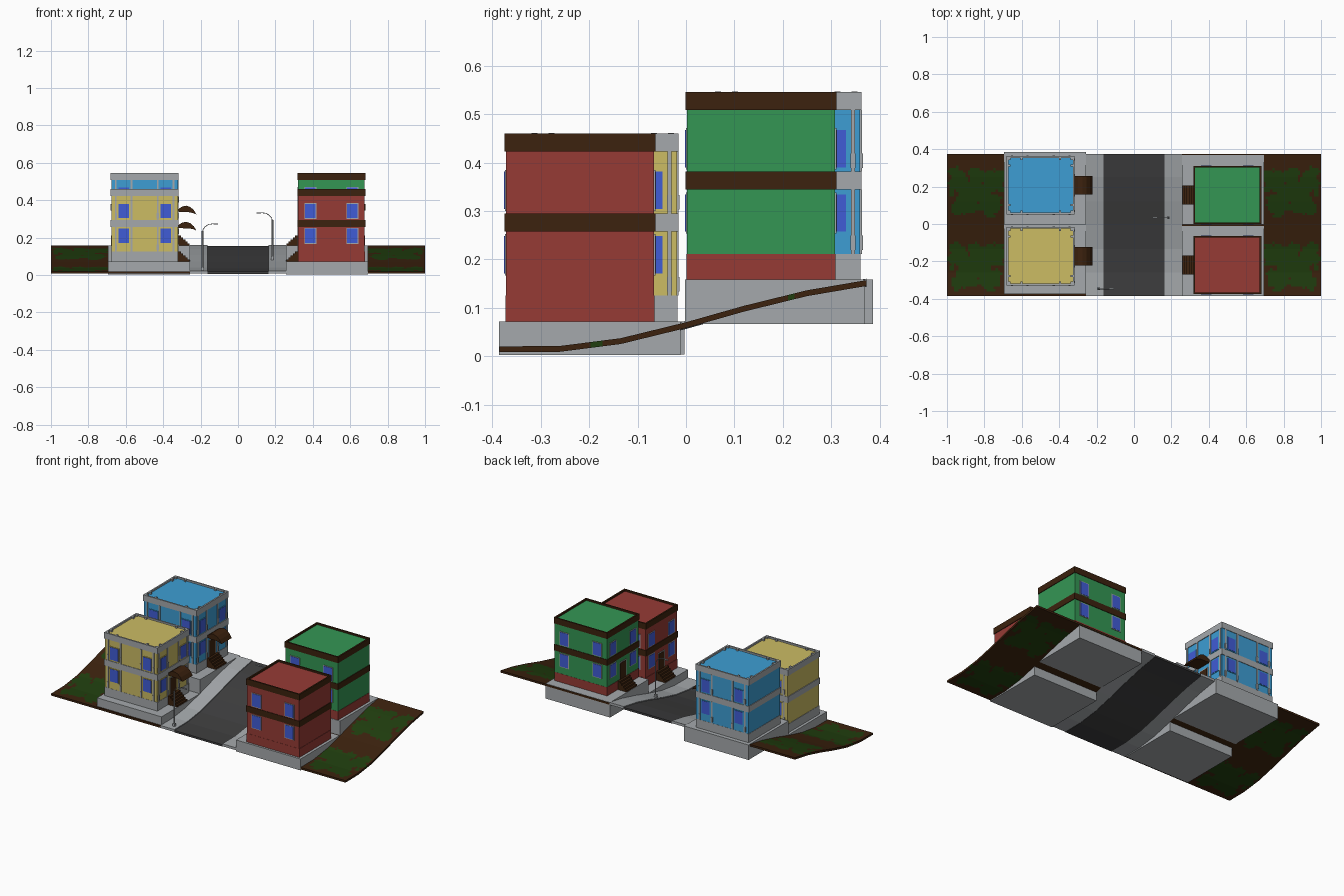
import bpy, bmesh, math
from mathutils import Vector, noise

if "Cube" in bpy.data.objects:
    bpy.data.objects.remove(bpy.data.objects["Cube"])

def srgb(r, g, b):
    f = lambda c: c / 12.92 if c <= 0.04045 else ((c + 0.055) / 1.055) ** 2.4
    return (f(r / 255), f(g / 255), f(b / 255), 1)

MATS = {}
for mat_name, rgb in dict(yellow=(204, 188, 100), blue=(61, 158, 212), green=(52, 150, 84), red=(150, 59, 53),
                          brown=(60, 34, 14), grey=(165, 169, 172), asphalt=(62, 62, 63),
                          glass_blue=(64, 92, 214), grass=(32, 62, 14)).items():
    m = bpy.data.materials.new(mat_name)
    m.diffuse_color = srgb(*rgb)
    m.use_nodes = True
    m.node_tree.nodes["Principled BSDF"].inputs["Base Color"].default_value = m.diffuse_color
    MATS[mat_name] = m

def finish(name, bm, *mats):
    bmesh.ops.recalc_face_normals(bm, faces=bm.faces)
    me = bpy.data.meshes.new(name)
    bm.to_mesh(me)
    bm.free()
    for k in mats:
        me.materials.append(MATS[k])
    ob = bpy.data.objects.new(name, me)
    bpy.context.collection.objects.link(ob)
    return ob

def add_box(bm, b):
    x0, x1, y0, y1, z0, z1 = b
    v = bmesh.ops.create_cube(bm, size=1)['verts']
    for p in v:
        p.co = ((x0 + x1) / 2 + p.co.x * (x1 - x0), (y0 + y1) / 2 + p.co.y * (y1 - y0),
                (z0 + z1) / 2 + p.co.z * (z1 - z0))

def boxes(name, mat, *bs):
    bm = bmesh.new()
    for b in bs:
        add_box(bm, b)
    return finish(name, bm, mat)

def prism(name, mat, pts, y0, y1):
    # extrude an x-z outline along y
    bm = bmesh.new()
    f = bm.faces.new([bm.verts.new((x, y0, z)) for x, z in pts])
    r = bmesh.ops.extrude_face_region(bm, geom=[f])
    bmesh.ops.translate(bm, vec=(0, y1 - y0, 0), verts=[e for e in r['geom'] if isinstance(e, bmesh.types.BMVert)])
    return finish(name, bm, mat)

# ---- sloping ground ----
PROFILE = [(-0.385, 0.02), (-0.26, 0.021), (-0.135, 0.037), (0, 0.07), (0.12, 0.104), (0.25, 0.136), (0.373, 0.157)]

def height(y):
    for (a, za), (b, zb) in zip(PROFILE, PROFILE[1:]):
        if y <= b + 1e-6:
            return za + (zb - za) * (y - a) / (b - a)
    return PROFILE[-1][1]

def slope_strip(name, x0, x1, lift, thick, nx, ys, *mats):
    bm = bmesh.new()
    rows = [[bm.verts.new((x0 + (x1 - x0) * i / nx, y, height(y) + lift)) for i in range(nx + 1)] for y in ys]
    for r, s in zip(rows, rows[1:]):
        for i in range(nx):
            bm.faces.new((r[i], r[i + 1], s[i + 1], s[i]))
    r = bmesh.ops.extrude_face_region(bm, geom=list(bm.faces))
    bmesh.ops.translate(bm, vec=(0, 0, -thick), verts=[e for e in r['geom'] if isinstance(e, bmesh.types.BMVert)])
    if len(mats) > 1:
        for f in bm.faces:
            f.material_index = int(is_grass(f.calc_center_median()))
    return finish(name, bm, *mats)

# grass patches: overlapping blobs (|x|, |y|, radius) with a ragged edge
BLOBS = [(0.93, 0.21, .06), (0.84, 0.24, .055), (0.75, 0.23, .06), (0.77, 0.11, .06), (0.89, 0.12, .065),
         (0.83, 0.17, .06), (0.95, 0.08, .03), (0.73, 0.27, .03), (0.95, 0.27, .03)]

def is_grass(c):
    y = c.y if c.y > 0 else c.y + 0.40
    d = max(r - math.hypot(abs(c.x) - bx, y - by) for bx, by, r in BLOBS)
    return d + 0.03 * noise.noise(Vector((abs(c.x) * 30, y * 30, 3))) > 0

PY = [p[0] for p in PROFILE]
FINE = [a + (b - a) * i / 10 for a, b in zip(PY, PY[1:]) for i in range(10)] + [PY[-1]]
slope_strip('road', -0.163, 0.163, -0.002, 0.012, 1, PY, 'asphalt')
for s, side in ((-1, 'left'), (1, 'right')):
    slope_strip(side + '_hillside', s * 0.257, s, 0, 0.012, 60, FINE, 'brown', 'grass')
    slope_strip(side + '_sidewalk', s * 0.163, s * 0.257, 0.003, 0.015, 1, PY, 'grey')

# ---- terraces under the houses ----
for name, x0, y0, y1, z0, z1 in (('left_front', -0.695, -0.375, -0.003, 0.003, 0.072),
                                 ('left_back', -0.695, -0.002, 0.386, 0.066, 0.158),
                                 ('right_front', 0.257, -0.386, -0.011, 0.002, 0.072),
                                 ('right_back', 0.257, -0.002, 0.370, 0.066, 0.158)):
    boxes(name + '_terrace', 'grey', (x0, x0 + 0.438, y0, y1, z0, z1))

# ---- houses ----
HX, HY = 0.1815, 0.156          # half sizes of the belts
WX, WY = HX - 0.004, HY - 0.003  # half sizes of the walls

def house(name, cx, cy, z, wall, base, trim, ornate):
    s = -1 if cx > 0 else 1     # direction of the street

    def on_wall(face, u, z0, z1, w, d0, d1):
        # box lying on a wall: face is 'front', 'back' or 'street'
        if face == 'street':
            a, b = sorted((cx + s * (WX + d0), cx + s * (WX + d1)))
            return (a, b, cy + u - w / 2, cy + u + w / 2, z + z0, z + z1)
        t = -1 if face == 'front' else 1
        a, b = sorted((cy + t * (WY + d0), cy + t * (WY + d1)))
        return (cx + u - w / 2, cx + u + w / 2, a, b, z + z0, z + z1)

    boxes(name + '_base', base, (cx - WX - .002, cx + WX + .002, cy - WY - .001, cy + WY + .001, z - .002, z + .053))
    boxes(name + '_walls', wall, (cx - WX, cx + WX, cy - WY, cy + WY, z + .053, z + .355))
    boxes(name + '_belt', trim, (cx - HX, cx + HX, cy - HY, cy + HY, z + .186, z + .223))

    # cornice with a sunken roof panel
    bm = bmesh.new()
    add_box(bm, (cx - HX, cx + HX, cy - HY, cy + HY, z + .351, z + .388))
    bm.normal_update()
    top = max(bm.faces, key=lambda f: f.calc_center_median().z)
    bmesh.ops.inset_region(bm, faces=[top], thickness=.013)
    r = bmesh.ops.extrude_face_region(bm, geom=[top])
    bmesh.ops.translate(bm, vec=(0, 0, -.010), verts=[e for e in r['geom'] if isinstance(e, bmesh.types.BMVert)])
    new = [e for e in r['geom'] if isinstance(e, bmesh.types.BMFace)]
    for f in new:
        f.material_index = 1
    if top.is_valid:
        bmesh.ops.delete(bm, geom=[top], context='FACES_ONLY')
    finish(name + '_cornice_and_roof', bm, trim, wall)

    # windows: two columns on two floors of three sides
    frames, panes, posts = [], [], []
    for face, off in (('front', .112), ('back', .112), ('street', .096)):
        for z0 in (.095, .228):
            for u in (-off, off):
                frames.append(on_wall(face, u, z0, z0 + .085, .064, -.003, .0025))
                panes.append(on_wall(face, u, z0 + .004, z0 + .081, .055, -.003, .004))
            # slim pilasters with a swelling foot
            if ornate:
                for u in (-off - .042, -off + .042, off - .042, off + .042):
                    lo, hi = (.053, .186) if z0 < .2 else (.223, .351)
                    posts.append(on_wall(face, u, lo, hi, .009, -.003, .004))
                    posts.append(on_wall(face, u, lo + .008, lo + .038, .011, -.003, .006))
    boxes(name + '_window_frames', 'grey' if not ornate else wall, *frames)
    boxes(name + '_window_panes', 'glass_blue', *panes)
    if ornate:
        boxes(name + '_pilasters', 'grey', *posts)
        # little posts along the parapet
        caps = [(cx + u * .166, cy + v * .141) for u, v in
                ((-1, -1), (-.62, -1), (.62, -1), (1, -1), (-1, 1), (-.62, 1), (.62, 1), (1, 1),
                 (-1, -.75), (-1, .75), (1, -.75), (1, .75))]
        boxes(name + '_parapet_posts', 'grey', *[(x - .006, x + .006, y - .006, y + .006, z + .37, z + .389)
                                                 for x, y in caps])

    # door and stairs on the street side
    boxes(name + '_door_frame', 'grey', on_wall('street', 0, .053, .158, .066, -.003, .0025))
    boxes(name + '_door', 'brown', on_wall('street', 0, .053, .153, .056, -.003, .004))
    edge = cx + s * WX
    pts = [(edge, z - .002), (edge + s * .063, z - .002)]
    for i in range(5):
        pts += [(edge + s * (.063 - .0115 * i), z + .0108 * (i + 1)),
                (edge + s * (.063 - .0115 * (i + 1)), z + .0108 * (i + 1))]
    prism(name + '_stairs', 'brown', pts + [(edge, z + .054)], cy - .05, cy + .05)

    # curved awning
    if ornate:
        arc = [(0, .193), (.022, .208), (.045, .213), (.068, .205), (.086, .188), (.099, .166),
               (.080, .174), (.058, .178), (.030, .178), (0, .181)]
        prism(name + '_awning', 'brown', [(edge + s * x, z + h) for x, h in arc], cy - .05, cy + .05)

house('yellow_house', -0.499, -0.172, 0.072, 'yellow', 'grey', 'grey', True)
house('blue_house', -0.499, 0.207, 0.158, 'blue', 'grey', 'grey', True)
house('red_house', 0.499, -0.219, 0.072, 'red', 'red', 'brown', False)
house('green_house', 0.499, 0.155, 0.158, 'green', 'red', 'brown', False)

# ---- street lamps ----
def tube(name, pts, radius):
    cu = bpy.data.curves.new(name, 'CURVE')
    cu.dimensions = '3D'
    cu.bevel_depth, cu.bevel_resolution, cu.use_fill_caps = radius, 1, True
    sp = cu.splines.new('POLY')
    sp.points.add(len(pts) - 1)
    for p, c in zip(sp.points, pts):
        p.co = (*c, 1)
    cu.materials.append(MATS['grey'])
    bpy.context.collection.objects.link(bpy.data.objects.new(name, cu))

for name, x, y in (('left', -0.19, -0.347), ('right', 0.184, 0.033)):
    s, z = (1 if x < 0 else -1), height(y)
    tube(name + '_lamp_post', [(x, y, z), (x, y, z + .215)], .0045)
    tube(name + '_lamp_arm', [(x + s * a, y, z + h) for a, h in
                              ((0, .21), (.004, .225), (.016, .24), (.033, .25), (.055, .254), (.07, .253))], .0022)
    boxes(name + '_lamp_foot', 'grey', (x - .007, x + .007, y - .007, y + .007, z, z + .02))
    a, b = sorted((x + s * .06, x + s * .084))
    boxes(name + '_lamp_head', 'grey', (a, b, y - .004, y + .004, z + .249, z + .255))
